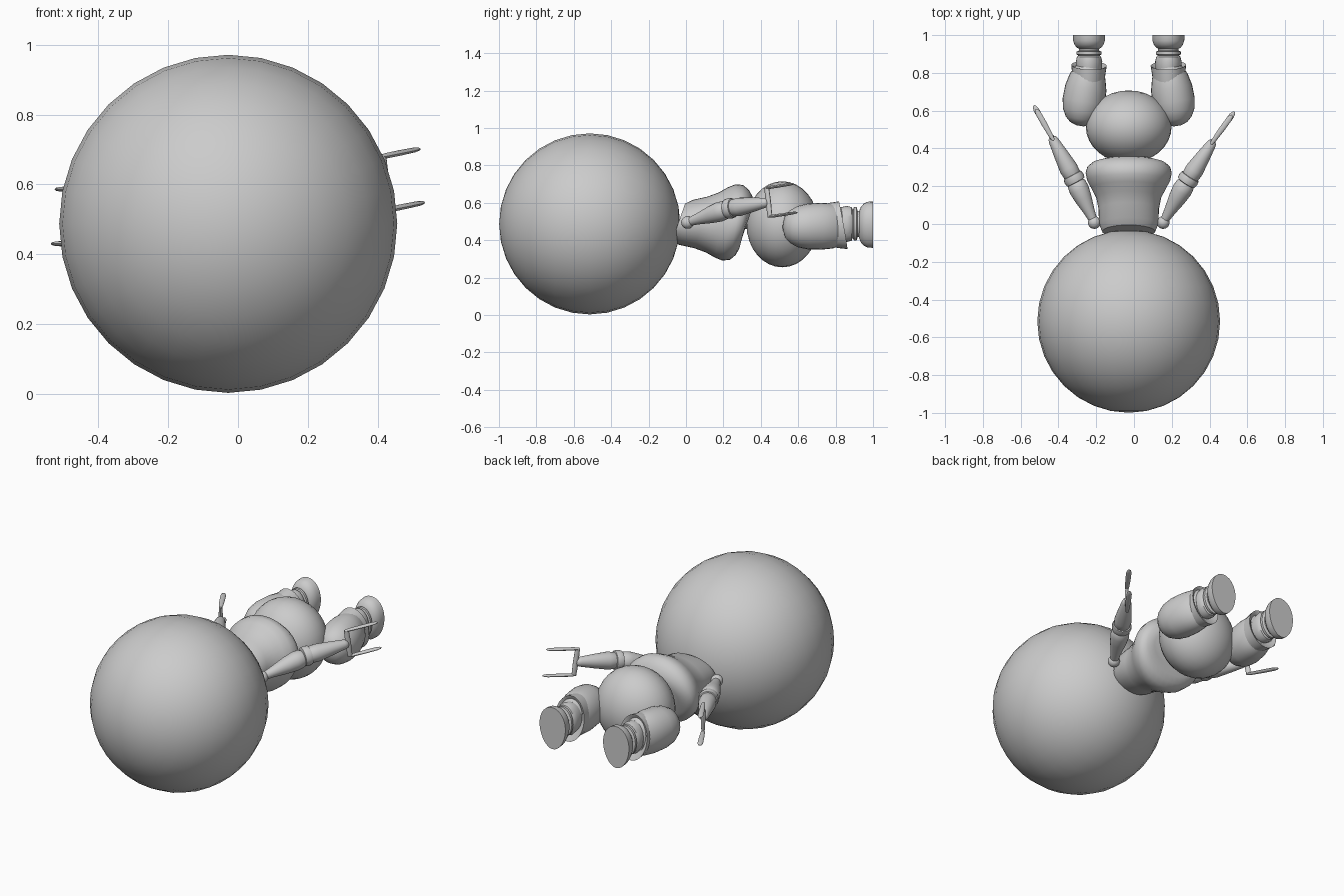
import bpy, bmesh, math
from mathutils import Vector

cube = bpy.data.objects.get("Cube")
if cube:
    bpy.data.objects.remove(cube, do_unlink=True)

grey = bpy.data.materials.new("plain_grey")
grey.use_nodes = True
grey.diffuse_color = (0.6, 0.6, 0.6, 1)
grey.node_tree.nodes["Principled BSDF"].inputs["Base Color"].default_value = (0.6, 0.6, 0.6, 1)

CX = -0.028  # centre line of the body


def finish(obj):
    obj.data.materials.append(grey)
    bpy.ops.object.select_all(action='DESELECT')
    obj.select_set(True)
    bpy.context.view_layer.objects.active = obj
    bpy.ops.object.shade_smooth_by_angle(angle=math.radians(40))


def loft(name, a, b, profile, sides=28, slant=0, egg=0):
    """Elliptical rings (t, side radius, up radius) along the line a to b."""
    a, b = Vector(a), Vector(b)
    axis = b - a
    d = axis.normalized()
    u = d.cross(Vector((0, 0, 1))).normalized()
    w = u.cross(d)
    bm = bmesh.new()
    rings = []
    for t, ru, rw in profile:
        ring = []
        for i in range(sides):
            ang = 2 * math.pi * i / sides
            c, s = math.cos(ang), math.sin(ang)
            p = a + axis * t + u * (ru * c * (1 + egg * s)) + w * (rw * s) + d * (slant * s)
            ring.append(bm.verts.new(p))
        rings.append(ring)
    for r0, r1 in zip(rings, rings[1:]):
        for i in range(sides):
            j = (i + 1) % sides
            bm.faces.new((r0[i], r0[j], r1[j], r1[i]))
    bm.faces.new(rings[0][::-1])
    bm.faces.new(rings[-1])
    bmesh.ops.recalc_face_normals(bm, faces=bm.faces)
    mesh = bpy.data.meshes.new(name)
    bm.to_mesh(mesh)
    bm.free()
    obj = bpy.data.objects.new(name, mesh)
    bpy.context.collection.objects.link(obj)
    finish(obj)
    return obj


def ball(name, loc, scale, segs=32):
    bpy.ops.mesh.primitive_uv_sphere_add(segments=segs, ring_count=segs // 2, radius=1,
                                         location=loc, rotation=(math.pi / 2, 0, 0))
    obj = bpy.context.object
    obj.name = name
    obj.scale = (scale[0], scale[2], scale[1])
    finish(obj)


def along_y(name, x, z, profile, **kw):
    return loft(name, (x, 0, z), (x, 1, z), profile, **kw)


# Head, torso and hips
ball("head", (CX, -0.515, 0.487), (0.484, 0.484, 0.484))
along_y("torso", CX, 0.495, [
    (-0.04, 0.14, 0.1), (0, 0.157, 0.12), (0.08, 0.16, 0.138), (0.14, 0.172, 0.16),
    (0.19, 0.198, 0.188), (0.23, 0.22, 0.204), (0.27, 0.228, 0.2), (0.3, 0.22, 0.175),
    (0.32, 0.195, 0.14), (0.328, 0.15, 0.1)], sides=36, slant=0.035)
ball("hips", (CX, 0.515, 0.485), (0.227, 0.192, 0.23))

# Legs
for side, s in (("left", 1), ("right", -1)):
    x = CX + s * 0.21
    loft(side + "_thigh", (CX + s * 0.258, 0.52, 0.47), (x, 0.83, 0.477), [
        (0, 0.02, 0.02), (0.04, 0.055, 0.06), (0.12, 0.082, 0.088), (0.25, 0.104, 0.11),
        (0.42, 0.113, 0.122), (0.65, 0.11, 0.125), (0.85, 0.095, 0.12), (1, 0.07, 0.1)])
    loft(side + "_knee_cuff", (x + s * 0.003, 0.75, 0.478), (x, 0.84, 0.48), [
        (0, 0.084, 0.112), (0.5, 0.088, 0.122), (1, 0.094, 0.128),
        (0.97, 0.085, 0.118), (0.7, 0.06, 0.085)], slant=-0.02)
    along_y(side + "_shin", x, 0.487, [
        (0.76, 0.06, 0.08), (0.83, 0.068, 0.09), (0.86, 0.07, 0.096), (0.885, 0.064, 0.09),
        (0.892, 0.056, 0.075), (0.898, 0.066, 0.09), (0.912, 0.066, 0.09),
        (0.918, 0.054, 0.07), (0.945, 0.054, 0.07)])
    along_y(side + "_boot", x, 0.483, [
        (0.925, 0.05, 0.07), (0.935, 0.066, 0.095), (0.95, 0.077, 0.112),
        (0.97, 0.084, 0.122), (1, 0.085, 0.124)], egg=0.1)

# Arms: shoulder, elbow, wrist, fingertip
arms = {
    "left": ((0.154, 0.008, 0.495), (0.287, 0.235, 0.57), (0.42, 0.44, 0.603), (0.525, 0.585, 0.625)),
    "right": ((-0.21, 0.008, 0.495), (-0.317, 0.24, 0.503), (-0.437, 0.462, 0.508), (-0.525, 0.618, 0.508)),
}
for side, points in arms.items():
    shoulder, elbow, wrist, tip = (Vector(p) for p in points)
    ball(side + "_shoulder", shoulder, (0.034, 0.034, 0.034), 20)
    upper = [(0, 0.02), (0.25, 0.03), (0.55, 0.046), (0.75, 0.053), (0.88, 0.05), (0.95, 0.038)]
    ring = [(-0.1, 0.036), (-0.08, 0.052), (0, 0.056), (0.08, 0.052), (0.1, 0.036)]
    fore = [(0, 0.036), (0.08, 0.046), (0.25, 0.049), (0.6, 0.038), (0.9, 0.027), (0.97, 0.022), (1, 0.012)]
    for part, a, b, prof in (("upper_arm", shoulder, elbow, upper),
                             ("elbow_ring", elbow, wrist, ring),
                             ("forearm", elbow, wrist, fore)):
        loft(side + "_" + part, a, b, [(t, r, r) for t, r in prof], sides=24)

    # Two-pronged hand
    lift = Vector((0, 0, 0.078))
    reach = tip - wrist
    lean = reach * 0.06
    loft(side + "_palm_bar", wrist - lift + lean, wrist + lift - lean + Vector((0, 0, 0.001)),
         [(0, 0.009, 0.014), (0.5, 0.013, 0.016), (1, 0.009, 0.014)], sides=12)
    for name, sign in (("upper", 1), ("lower", -1)):
        base = wrist + lift * sign - lean * sign
        loft(side + "_" + name + "_finger", base, base + reach, [
            (-0.06, 0.008, 0.005), (0.1, 0.012, 0.008), (0.5, 0.015, 0.008),
            (0.85, 0.015, 0.007), (0.96, 0.01, 0.005), (1, 0.004, 0.002)], sides=12)
